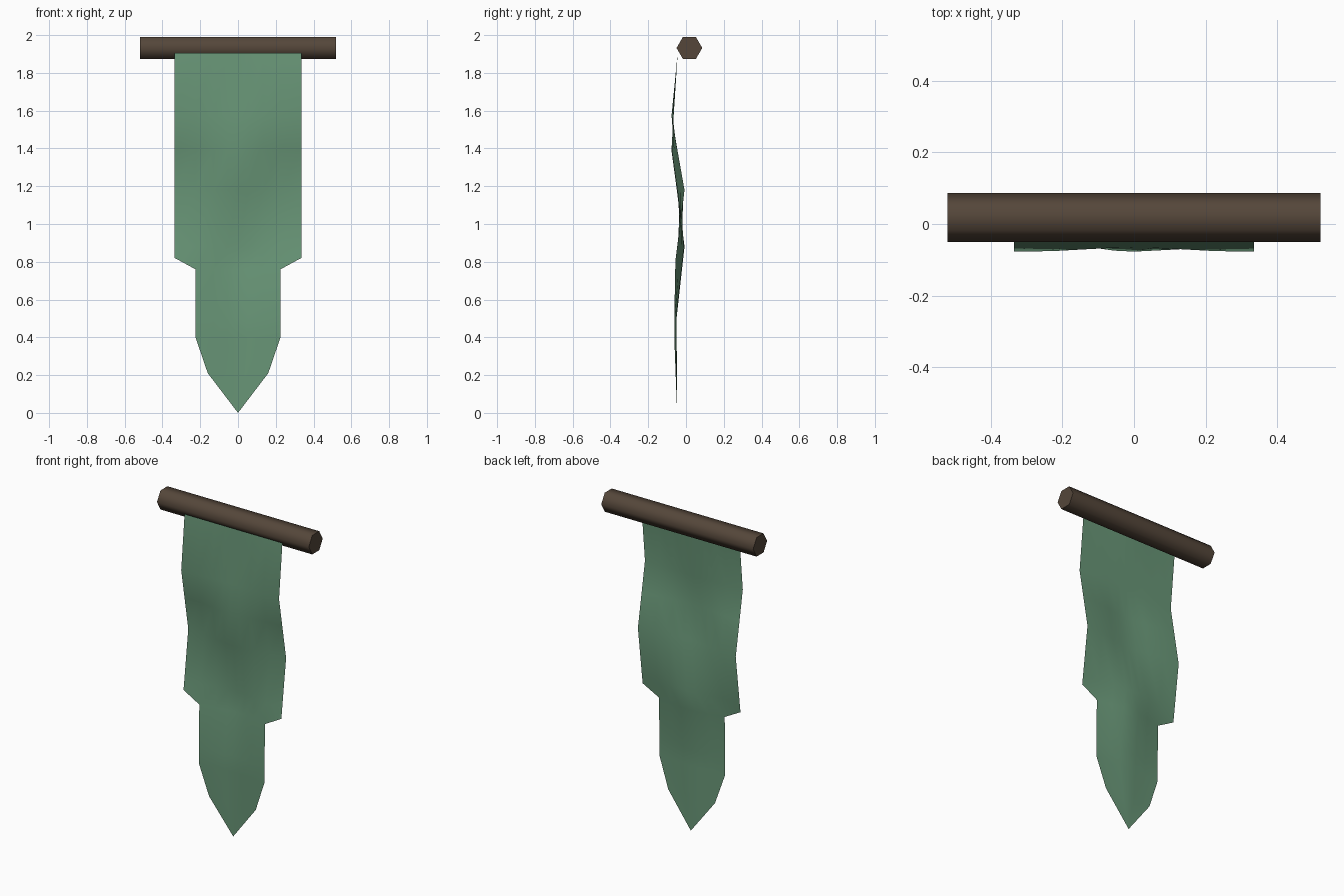
import bpy, math

cube = bpy.data.objects.get("Cube")
if cube:
    bpy.data.objects.remove(cube, do_unlink=True)


def make_material(name, color):
    mat = bpy.data.materials.new(name)
    mat.use_nodes = True
    mat.diffuse_color = color
    bsdf = next(n for n in mat.node_tree.nodes if n.type == "BSDF_PRINCIPLED")
    bsdf.inputs["Base Color"].default_value = color
    return mat


green = make_material("green cloth", (0.14, 0.305, 0.185, 1))
brown = make_material("dark wood", (0.09, 0.062, 0.042, 1))

# Six-sided hanging pole, lying along x with a corner upwards
bpy.ops.mesh.primitive_cylinder_add(vertices=6, radius=0.068, depth=1.04,
                                    location=(0, 0.018, 1.932),
                                    rotation=(0, math.pi / 2, 0))
pole = bpy.context.object
pole.name = "pole"
pole.data.materials.append(brown)
bpy.ops.object.shade_smooth_by_angle(angle=math.radians(70))

# Cloth: depth (y) down the side edges and down the middle, as (z, y)
EDGE = [(1.905, -0.044), (1.57, -0.077), (1.18, -0.008), (0.76, -0.062),
        (0.4, -0.062), (0.21, -0.055), (0, -0.047)]
MIDDLE = [(1.905, -0.044), (1.39, -0.077), (0.88, -0.008), (0.5, -0.05), (0, -0.047)]
WIDE, NARROW = 0.335, 0.225


def along(profile, z):
    for (z0, y0), (z1, y1) in zip(profile, profile[1:]):
        if z >= z1:
            return y0 + (y1 - y0) * (z0 - z) / (z0 - z1)
    return profile[-1][1]


def cloth_depth(x, z, half):
    # Soft fold: blends from the middle profile to the edge profile
    u = min(1, abs(x) / half)
    t = (1 - math.cos(math.pi * min(1, u * 1.15))) / 2
    return along(MIDDLE, z) * (1 - t) + along(EDGE, z) * t


half_columns = [0.055, 0.13, NARROW, WIDE]
columns = [-x for x in reversed(half_columns)] + [0] + half_columns
upper_rows = [1.905, 1.57, 1.39, 1.18, 0.88, 0.76]
lower_rows = [(0.5, NARROW), (0.4, NARROW), (0.21, 0.16)]

verts, faces = [], []


def add_row(xs, z, half):
    start = len(verts)
    for x in xs:
        # The outer strips end slightly higher, giving a slanted step
        vz = 0.82 if z == 0.76 and abs(x) == WIDE else z
        verts.append((x, cloth_depth(x, vz, half), vz))
    return list(range(start, len(verts)))


def bridge(top, bottom):
    for i in range(len(top) - 1):
        faces.append((bottom[i], bottom[i + 1], top[i + 1], top[i]))


# Wide upper part
previous = None
for z in upper_rows:
    row = add_row(columns, z, WIDE)
    if previous:
        bridge(previous, row)
    previous = row

# Narrow lower part, without the outer strips
previous = previous[1:-1]
for z, half in lower_rows:
    row = add_row([x * half / NARROW for x in columns[1:-1]], z, half)
    bridge(previous, row)
    previous = row

# Pointed tip
tip = len(verts)
verts.append((0, -0.047, 0))
for a, b in zip(previous, previous[1:]):
    faces.append((tip, b, a))

mesh = bpy.data.meshes.new("cloth_banner")
mesh.from_pydata(verts, [], faces)
mesh.materials.append(green)
mesh.shade_smooth()
banner = bpy.data.objects.new("cloth_banner", mesh)
bpy.context.collection.objects.link(banner)
